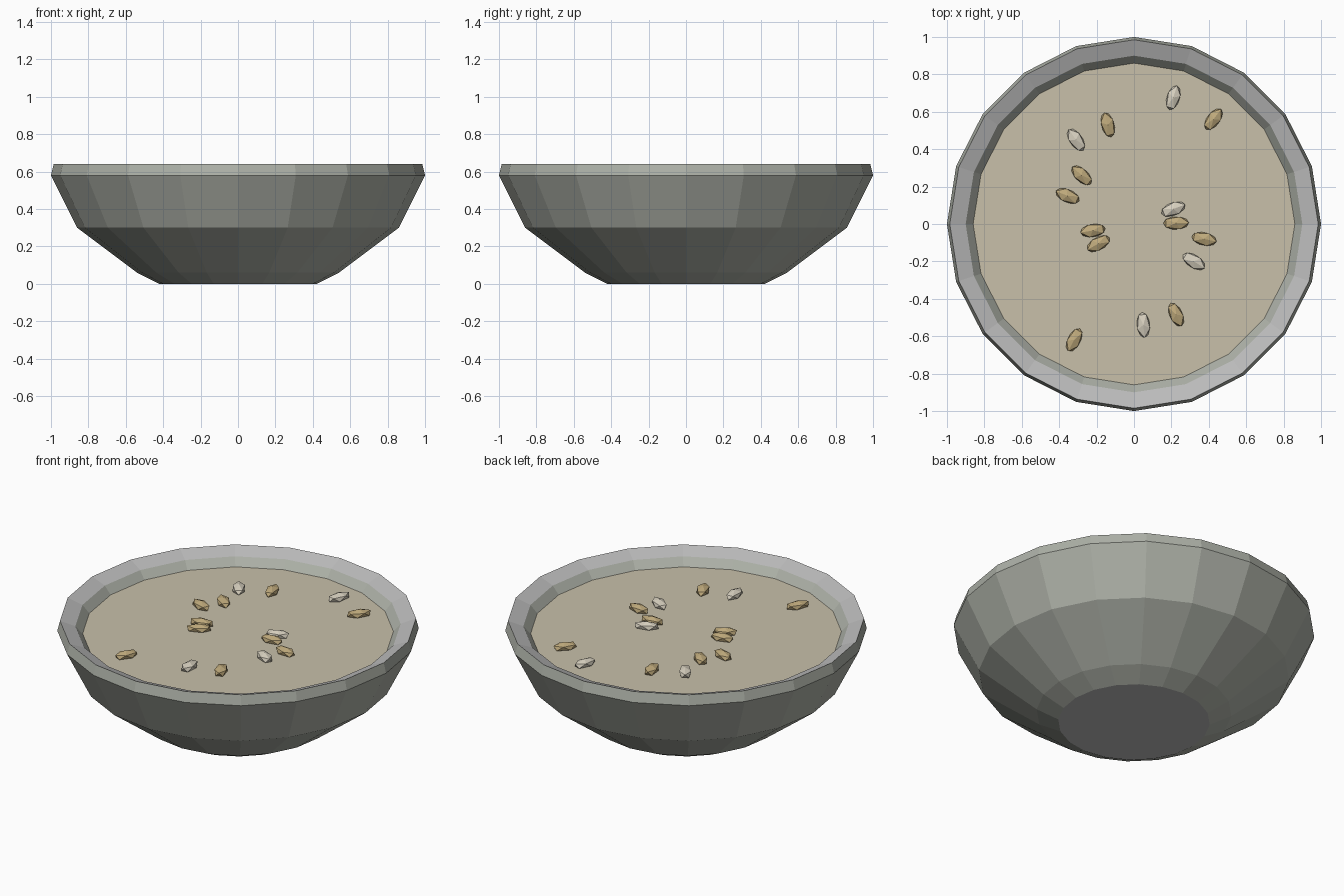
import bpy, bmesh, math
from mathutils import Matrix

if "Cube" in bpy.data.objects:
    bpy.data.objects.remove(bpy.data.objects["Cube"])

SIDES = 20
LIQUID_Z = 0.56


def material(name, rgb):
    m = bpy.data.materials.new(name)
    m.diffuse_color = (*rgb, 1)
    m.use_nodes = True
    m.node_tree.nodes["Principled BSDF"].inputs["Base Color"].default_value = m.diffuse_color
    return m


def link(name, bm, *mats):
    me = bpy.data.meshes.new(name)
    bm.to_mesh(me)
    bm.free()
    for m in mats:
        me.materials.append(m)
    ob = bpy.data.objects.new(name, me)
    bpy.context.collection.objects.link(ob)
    return ob


def ring(bm, r, z):
    return [bm.verts.new((r * math.cos(2 * math.pi * i / SIDES),
                          r * math.sin(2 * math.pi * i / SIDES), z))
            for i in range(SIDES)]


stone = material("stone", (0.42, 0.44, 0.39))
rim_grey = material("rim_grey", (0.5, 0.5, 0.5))
porridge = material("porridge", (0.58, 0.53, 0.40))
tan = material("tan_grain", (0.52, 0.40, 0.20))
pale = material("pale_grain", (0.68, 0.63, 0.52))

# Bowl: outer wall, lip and inner wall as one turned profile
profile = [(0.42, 0), (0.54, 0.06), (0.86, 0.30), (1.0, 0.58), (0.985, 0.64),
           (0.90, 0.607), (0.86, LIQUID_Z), (0.74, 0.32), (0.42, 0.12)]
bm = bmesh.new()
rings = [ring(bm, r, z) for r, z in profile]
for k, (a, b) in enumerate(zip(rings, rings[1:])):
    for i in range(SIDES):
        j = (i + 1) % SIDES
        f = bm.faces.new((a[i], a[j], b[j], b[i]))
        f.material_index = 1 if k == 4 else 0
bm.faces.new(rings[0][::-1]).material_index = 1
bm.faces.new(rings[-1])
link("bowl", bm, stone, rim_grey)

# Filling: flat disc meeting the inner wall
bm = bmesh.new()
bm.faces.new(ring(bm, 0.86, LIQUID_Z + 0.001))
link("filling", bm, porridge)

# Grains: squashed faceted pips pointing outward, every third pale
pale_spots = [(0.21, 0.675), (-0.31, 0.45), (0.21, 0.08), (0.32, -0.20), (0.05, -0.54)]
tan_spots = [(0.425, 0.56), (-0.14, 0.53), (-0.28, 0.26), (-0.355, 0.15), (0.225, 0.005),
             (-0.22, -0.035), (-0.19, -0.105), (0.375, -0.08), (0.225, -0.485), (-0.32, -0.62)]
for label, spots, mat in (("pale_grain", pale_spots, pale), ("tan_grain", tan_spots, tan)):
    for n, (x, y) in enumerate(spots, 1):
        bm = bmesh.new()
        bmesh.ops.create_icosphere(bm, subdivisions=1, radius=1)
        bm.transform(Matrix.Translation((x, y, LIQUID_Z + 0.017))
                     @ Matrix.Rotation(math.atan2(y, x), 4, 'Z')
                     @ Matrix.Diagonal((0.076, 0.039, 0.026, 1)))
        link(f"{label}_{n}", bm, mat)
